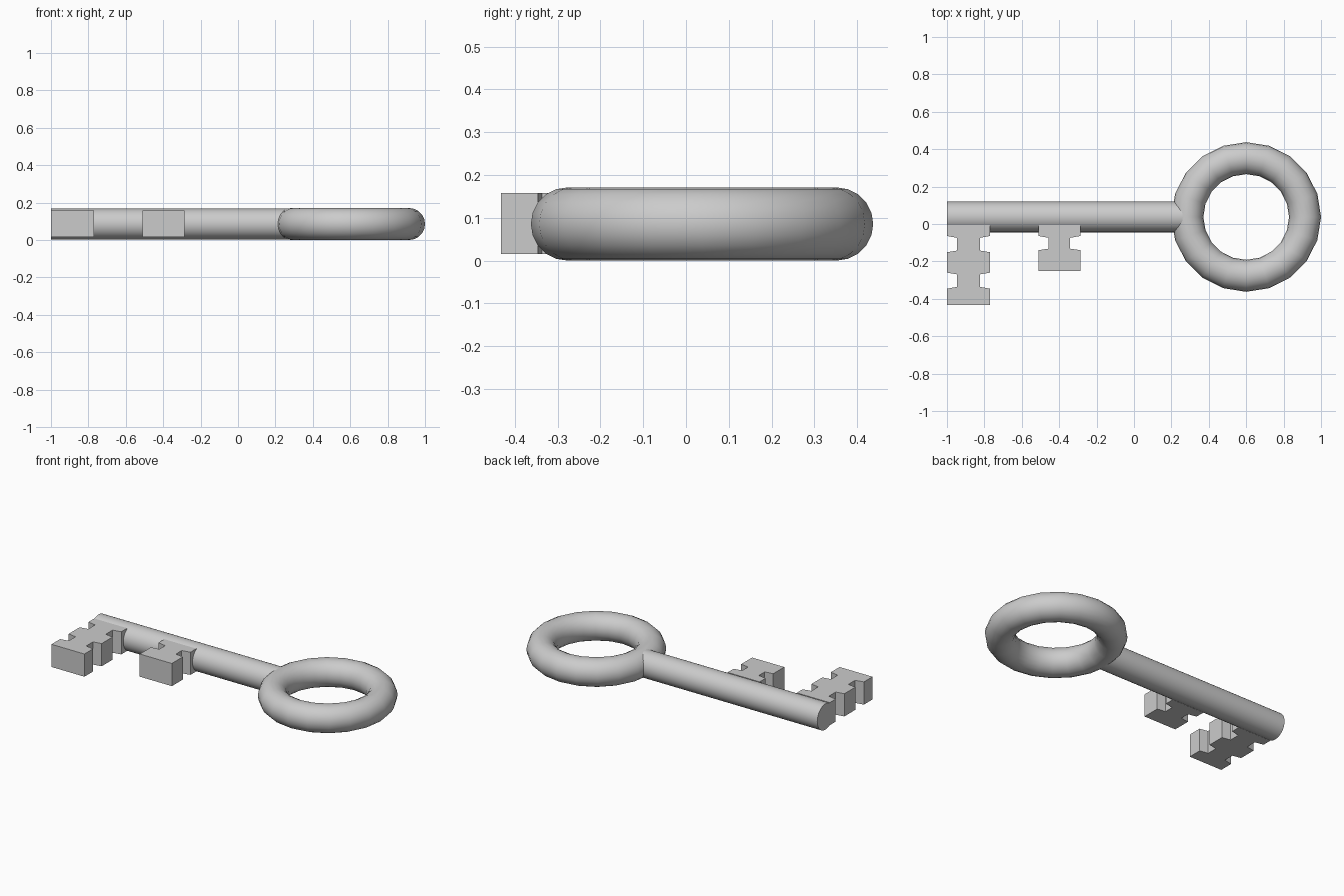
import bpy, bmesh, math

if "Cube" in bpy.data.objects:
    bpy.data.objects.remove(bpy.data.objects["Cube"])

MID_Z = 0.0855   # height of the key's centre plane
AXIS_Y = 0.0375  # y of the shaft axis and ring centre


def smooth(obj, angle=40):
    bpy.ops.object.select_all(action='DESELECT')
    obj.select_set(True)
    bpy.context.view_layer.objects.active = obj
    bpy.ops.object.shade_smooth_by_angle(angle=math.radians(angle))


def make_bit(name, cx, wide, narrow, rows):
    """Extrude a notched, mirrored outline; rows are (y, is_wide)."""
    right = [(wide if w else narrow, y) for y, w in rows]
    outline = right + [(-x, y) for x, y in reversed(right)]
    bm = bmesh.new()
    face = bm.faces.new([bm.verts.new((cx + x, y, 0.015)) for x, y in outline])
    ext = bmesh.ops.extrude_face_region(bm, geom=[face])
    top = [v for v in ext["geom"] if isinstance(v, bmesh.types.BMVert)]
    bmesh.ops.translate(bm, verts=top, vec=(0, 0, 0.143))
    bmesh.ops.recalc_face_normals(bm, faces=bm.faces[:])
    mesh = bpy.data.meshes.new(name)
    bm.to_mesh(mesh)
    bm.free()
    obj = bpy.data.objects.new(name, mesh)
    bpy.context.collection.objects.link(obj)
    return obj


# Ring handle
bpy.ops.mesh.primitive_torus_add(major_segments=20, minor_segments=20,
                                 major_radius=0.3145, minor_radius=0.0855,
                                 location=(0.6, AXIS_Y, MID_Z))
ring = bpy.context.object
ring.name = "ring_handle"
smooth(ring)

# Shaft, running from the tip into the ring's tube
bpy.ops.mesh.primitive_cylinder_add(vertices=32, radius=0.082, depth=1.29,
                                    location=(-0.355, AXIS_Y, MID_Z),
                                    rotation=(0, math.pi / 2, 0))
shaft = bpy.context.object
shaft.name = "shaft"
smooth(shaft)

# Long bit at the tip, with two pairs of notches
make_bit("long_bit", -0.885, 0.115, 0.061,
         [(-0.005, True), (-0.064, True), (-0.074, False),
          (-0.142, False), (-0.151, True), (-0.260, True), (-0.269, False),
          (-0.336, False), (-0.346, True), (-0.432, True)])

# Short bit, with one pair of notches
make_bit("short_bit", -0.399, 0.112, 0.058,
         [(-0.005, True), (-0.064, True), (-0.074, False),
          (-0.132, False), (-0.140, True), (-0.250, True)])
